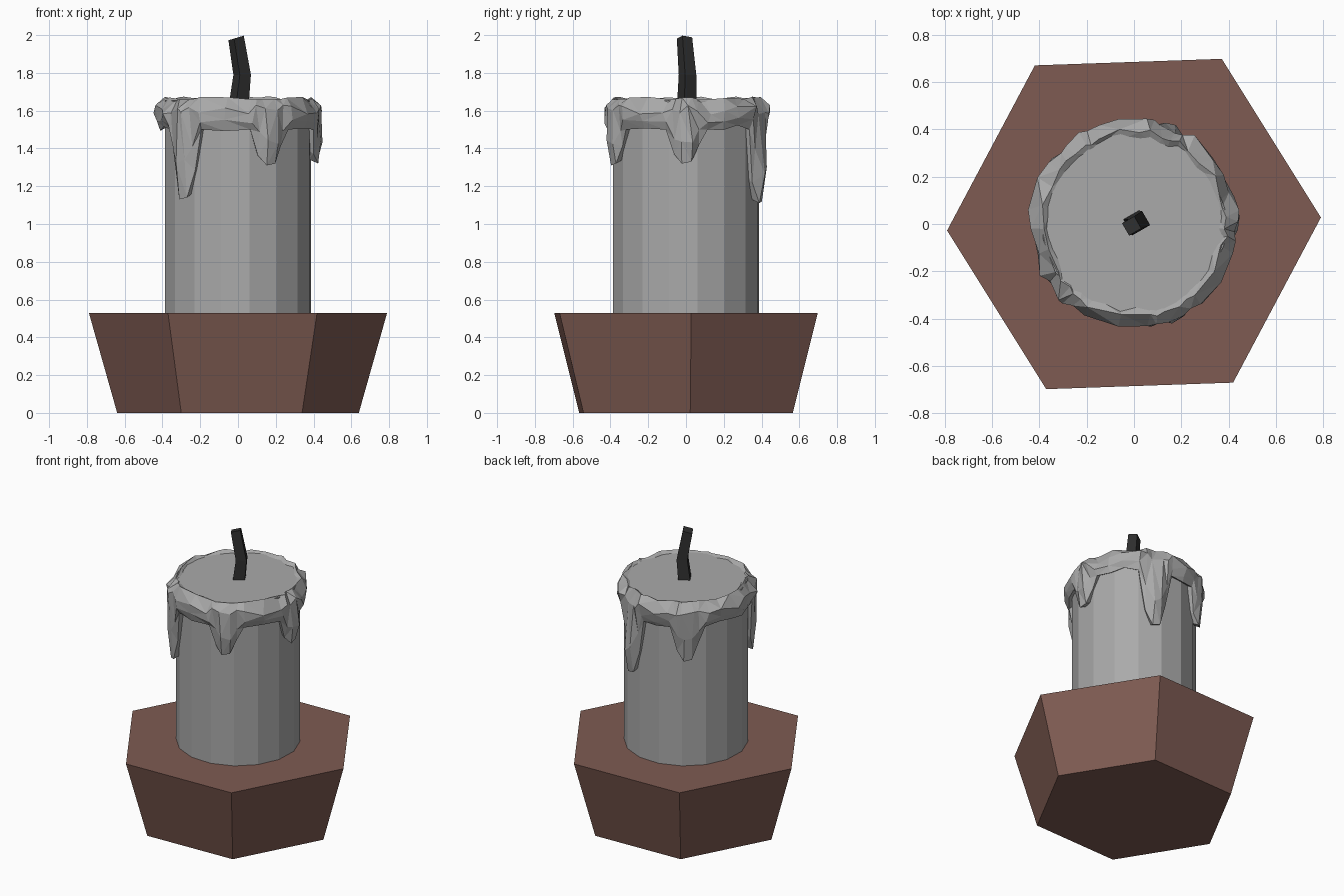
import bpy, bmesh, math, random
from mathutils import Vector

random.seed(7)
cube = bpy.data.objects.get("Cube")
if cube:
    bpy.data.objects.remove(cube, do_unlink=True)


def material(name, rgb):
    m = bpy.data.materials.new(name)
    m.use_nodes = True
    m.diffuse_color = (*rgb, 1)
    m.node_tree.nodes["Principled BSDF"].inputs["Base Color"].default_value = (*rgb, 1)
    return m


brown = material("brown wood", (0.21, 0.105, 0.085))
grey = material("grey wax", (0.40, 0.40, 0.40))
black = material("charred black", (0.028, 0.028, 0.028))


def polar(r, deg, z):
    a = math.radians(deg)
    return Vector((r * math.cos(a), r * math.sin(a), z))


def skin(name, rings, mat, capped=True, triangulate=False):
    """Join rings of points into a closed mesh; uncapped rings wrap into a tube."""
    bm = bmesh.new()
    rows = [[bm.verts.new(p) for p in ring] for ring in rings]
    n = len(rows[0])
    pairs = list(zip(rows, rows[1:])) + ([] if capped else [(rows[-1], rows[0])])
    for a, b in pairs:
        for i in range(n):
            j = (i + 1) % n
            bm.faces.new((a[i], a[j], b[j], b[i]))
    if capped:
        bm.faces.new(rows[0])
        bm.faces.new(rows[-1])
    if triangulate:
        bmesh.ops.triangulate(bm, faces=bm.faces[:], quad_method='SHORT_EDGE')
    bmesh.ops.recalc_face_normals(bm, faces=bm.faces[:])
    mesh = bpy.data.meshes.new(name)
    bm.to_mesh(mesh)
    bm.free()
    mesh.materials.append(mat)
    obj = bpy.data.objects.new(name, mesh)
    bpy.context.collection.objects.link(obj)
    return obj


def prism(name, sides, turn, r0, z0, r1, z1, mat):
    angles = [turn + 360 * i / sides for i in range(sides)]
    return skin(name, [[polar(r, a, z) for a in angles] for r, z in ((r0, z0), (r1, z1))], mat)


# Flared six-sided holder and faceted candle
prism("holder", 6, 2, 0.64, 0, 0.79, 0.53, brown)
prism("candle_body", 16, 9, 0.39, 0.52, 0.39, 1.655, grey)

# Bent square wick
wick_path = [(0.005, 0.005, 1.64), (0.022, 0.008, 1.79), (-0.01, -0.008, 1.985)]
wick_rings = []
for k, centre in enumerate(wick_path):
    ring = [Vector(centre) + polar(0.054 - 0.006 * k, 75 + 90 * i, 0) for i in range(4)]
    if k == 2:
        for p in ring:
            p.z += 0.3 * p.x + 0.003
    wick_rings.append(ring)
skin("wick", wick_rings, black)

# Columns of the melted rim: (angle, bottom height, bulge of the lower end)
drips = [(-66, 1.31), (0, 1.32), (69, 1.11), (126, 1.27), (226, 1.13)]
columns = []
for k, (angle, tip) in enumerate(drips):
    side = 1.5 - 0.72 * (1.5 - tip)
    columns += [(angle - 15, 1.5, 0.415), (angle - 9, side, 0.405),
                (angle - 3, tip, 0.425), (angle + 4, tip + 0.01, 0.42),
                (angle + 10, side + 0.05, 0.405), (angle + 16, 1.5, 0.415)]
    start = angle + 16
    end = drips[(k + 1) % len(drips)][0] - 15 + (360 if k == len(drips) - 1 else 0)
    count = max(1, round((end - start) / 15))
    for i in range(1, count):
        columns.append((start + (end - start) * i / count,
                        1.52 + random.uniform(-0.03, 0.02), 0.412))

# Melted wax: ragged lip, bulging shoulder and drips down the side
rings = [[] for _ in range(6)]
for angle, bottom, reach in columns:
    wobble = random.uniform
    shoulder = 0.435 + wobble(-0.015, 0.02)
    top = 1.605 + wobble(-0.025, 0.025)
    length = top - bottom
    rings[0].append(polar(0.355 + wobble(-0.02, 0.012), angle, 1.645))
    rings[1].append(polar(0.39 + wobble(-0.015, 0.015), angle + wobble(-2, 2),
                          1.662 + wobble(-0.004, 0.014)))
    rings[2].append(polar(shoulder, angle + wobble(-3, 3), top))
    rings[3].append(polar(reach + 0.022 + wobble(-0.008, 0.008), angle + wobble(-1, 1),
                          top - length * wobble(0.5, 0.68)))
    rings[4].append(polar(reach, angle, bottom))
    rings[5].append(polar(0.37, angle, bottom + 0.025))
skin("melted_wax", rings, grey, capped=False, triangulate=True)
